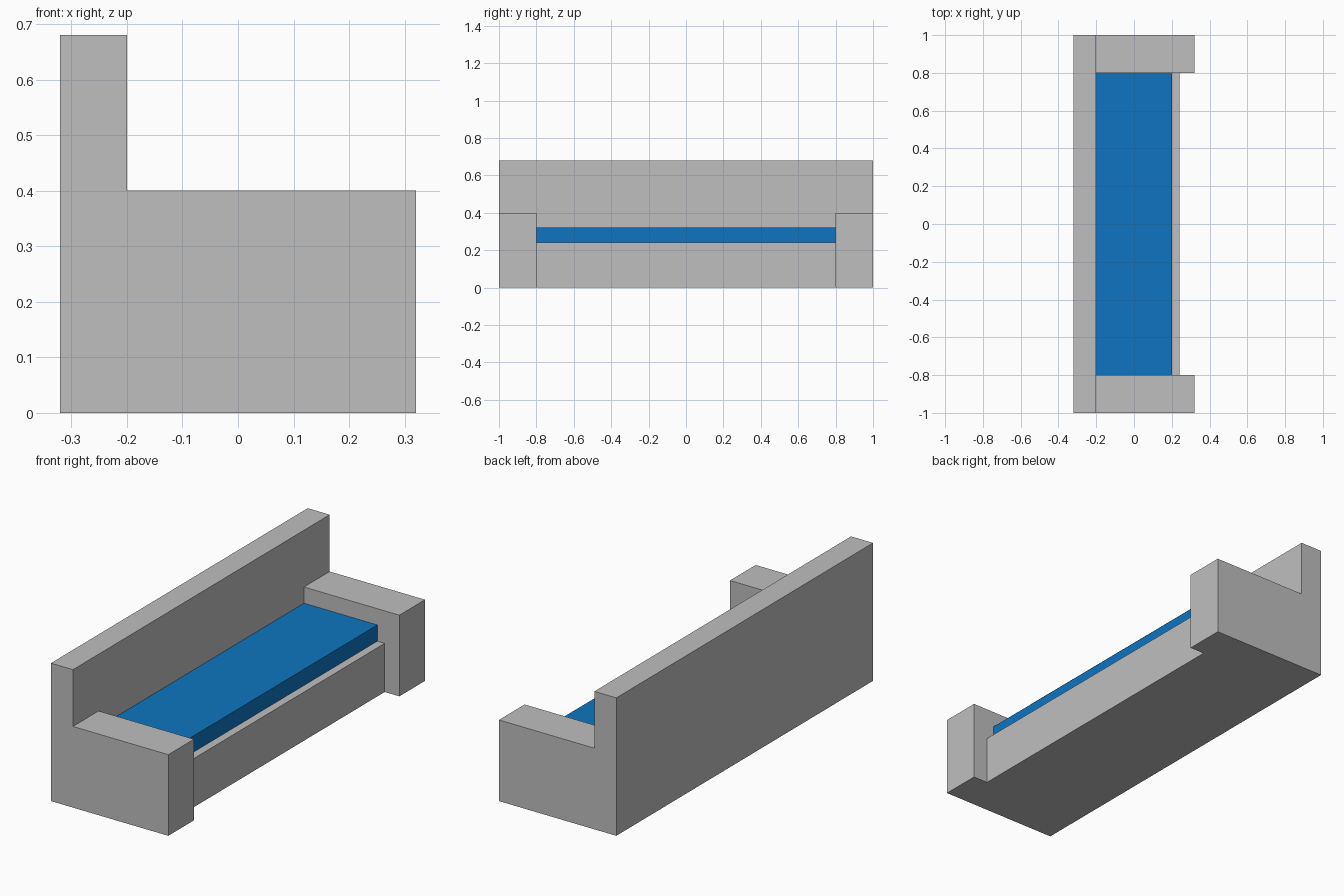
import bpy

cube = bpy.data.objects.get("Cube")
if cube:
    bpy.data.objects.remove(cube, do_unlink=True)


def make_material(name, color):
    mat = bpy.data.materials.new(name)
    mat.use_nodes = True
    mat.diffuse_color = color
    bsdf = next(n for n in mat.node_tree.nodes if n.type == "BSDF_PRINCIPLED")
    bsdf.inputs["Base Color"].default_value = color
    return mat


def box(name, low, high, mat):
    """Axis-aligned box between two opposite corners."""
    center = [(a + b) / 2 for a, b in zip(low, high)]
    bpy.ops.mesh.primitive_cube_add(size=1, location=center)
    obj = bpy.context.object
    obj.name = name
    obj.scale = [b - a for a, b in zip(low, high)]
    bpy.ops.object.transform_apply(location=False, rotation=False, scale=True)
    obj.data.materials.append(mat)
    return obj


grey = make_material("light grey", (0.52, 0.52, 0.52, 1))
blue = make_material("cushion blue", (0.0044, 0.178, 0.527, 1))

# Tall backrest along the full length
box("backrest", (-0.32, -1, 0), (-0.20, 1, 0.68), grey)

# Seat base and the cushion on it, set back from the front edge
box("seat_base", (-0.20, -0.8, 0), (0.24, 0.8, 0.24), grey)
box("seat_cushion", (-0.20, -0.8, 0.24), (0.20, 0.8, 0.32), blue)

# Armrests at both ends
for name, y0, y1 in (("front_armrest", -1, -0.8), ("back_armrest", 0.8, 1)):
    box(name, (-0.20, y0, 0), (0.32, y1, 0.40), grey)
